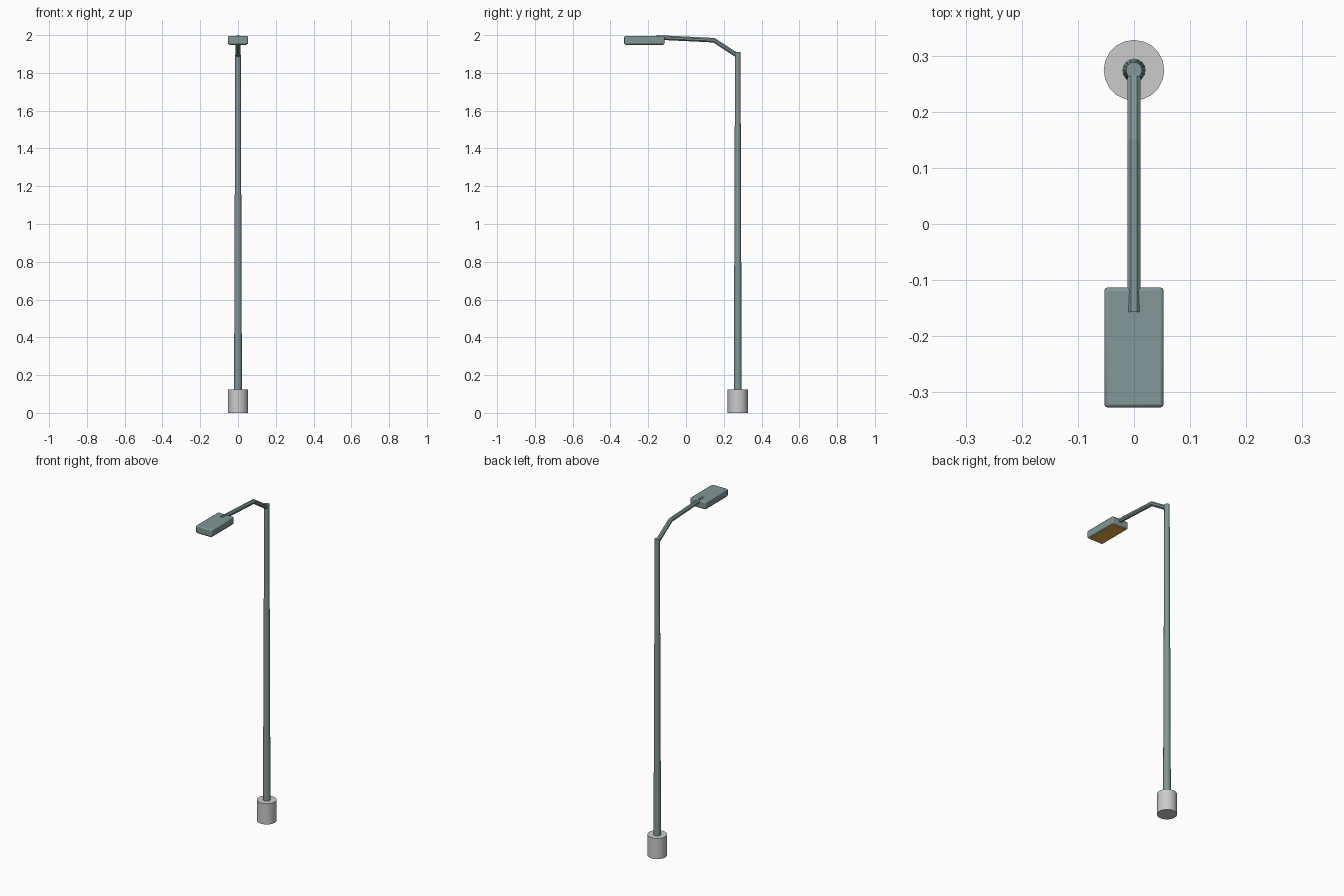
import bpy, math
from mathutils import Vector

if "Cube" in bpy.data.objects:
    bpy.data.objects.remove(bpy.data.objects["Cube"])

POLE_Y = 0.274


def material(name, color):
    m = bpy.data.materials.new(name)
    m.diffuse_color = (*color, 1)
    m.use_nodes = True
    m.node_tree.nodes["Principled BSDF"].inputs["Base Color"].default_value = m.diffuse_color
    return m


paint = material("painted_metal", (0.22, 0.31, 0.31))
amber = material("amber_lens", (0.8, 0.42, 0.06))


def finish(name, mat=None):
    ob = bpy.context.object
    ob.name = name
    if mat:
        ob.data.materials.append(mat)
    bpy.ops.object.shade_smooth_by_angle(angle=math.radians(30))
    return ob


def box(name, lo, hi, mat, bevel):
    lo, hi = Vector(lo), Vector(hi)
    bpy.ops.mesh.primitive_cube_add(size=1, location=(lo + hi) / 2)
    bpy.context.object.scale = hi - lo
    bpy.ops.object.transform_apply(location=False, rotation=False, scale=True)
    ob = finish(name, mat)
    if bevel:
        mod = ob.modifiers.new("rounded_edges", 'BEVEL')
        mod.width, mod.segments = bevel, 2
    return ob


# Concrete footing
bpy.ops.mesh.primitive_cylinder_add(vertices=20, radius=0.054, depth=0.125,
                                    location=(0, POLE_Y, 0.0625))
finish("concrete_base")

# Tapered pole
bpy.ops.mesh.primitive_cone_add(vertices=16, radius1=0.021, radius2=0.0145,
                                depth=1.81, location=(0, POLE_Y, 1.005))
finish("pole", paint)

# Bent octagonal arm: ring of eight points swept along the path with mitred bend
path = [Vector((0, 0.272, 1.892)), Vector((0, 0.148, 1.973)), Vector((0, -0.157, 1.988))]
dirs = [(b - a).normalized() for a, b in zip(path, path[1:])]
verts, faces, n, r = [], [], 8, 0.013
for i, p in enumerate(path):
    a, b = dirs[max(i - 1, 0)], dirs[min(i, 1)]
    tangent = (a + b).normalized()
    up = Vector((1, 0, 0)).cross(tangent) / tangent.dot(a)
    for k in range(n):
        t = 2 * math.pi * (k + 0.5) / n
        verts.append(p + r * (math.cos(t) * Vector((1, 0, 0)) + math.sin(t) * up))
for i in range(len(path) - 1):
    for k in range(n):
        j = (k + 1) % n
        faces.append((i * n + k, (i + 1) * n + k, (i + 1) * n + j, i * n + j))
faces += [tuple(range(n)), tuple(reversed(range(2 * n, 3 * n)))]
mesh = bpy.data.meshes.new("arm")
mesh.from_pydata(verts, [], faces)
arm = bpy.data.objects.new("arm", mesh)
bpy.context.collection.objects.link(arm)
bpy.context.view_layer.objects.active = arm
bpy.ops.object.mode_set(mode='EDIT')
bpy.ops.mesh.select_all(action='SELECT')
bpy.ops.mesh.normals_make_consistent(inside=False)
bpy.ops.object.mode_set(mode='OBJECT')
mesh.materials.append(paint)

# Lamp head and lens
box("lamp_head", (-0.053, -0.327, 1.951), (0.053, -0.113, 1.995), paint, 0.006)
box("lamp_lens", (-0.045, -0.319, 1.947), (0.045, -0.121, 1.958), amber, 0)
